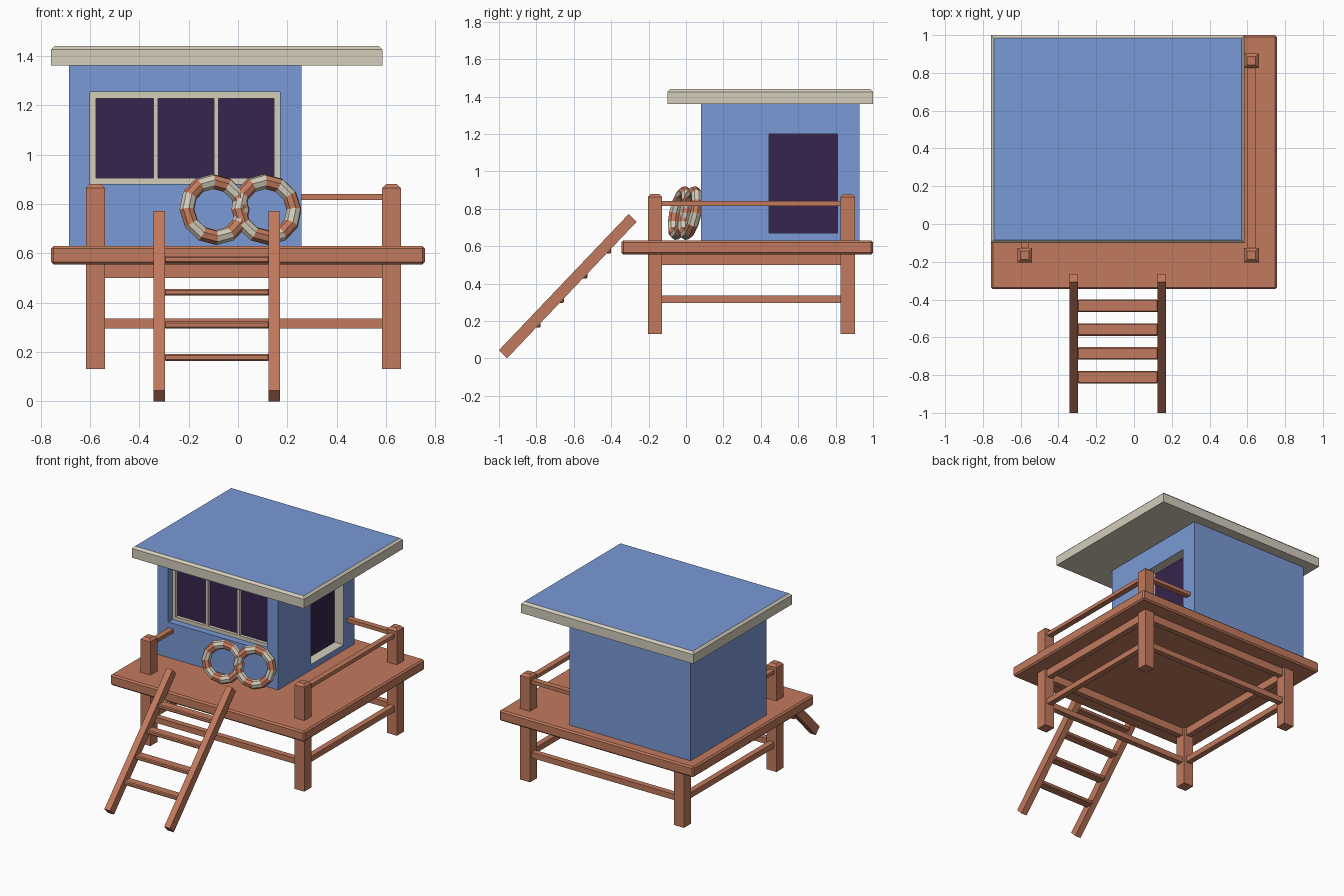
import bpy, bmesh, math
from mathutils import Vector

if "Cube" in bpy.data.objects:
    bpy.data.objects.remove(bpy.data.objects["Cube"])


def material(name, rgb):
    m = bpy.data.materials.new(name)
    m.diffuse_color = (*rgb, 1)
    m.use_nodes = True
    m.node_tree.nodes["Principled BSDF"].inputs["Base Color"].default_value = m.diffuse_color
    return m


WOOD = material("orange_wood", (0.54, 0.195, 0.11))
BLUE = material("blue_paint", (0.195, 0.32, 0.67))
CREAM = material("cream_trim", (0.66, 0.61, 0.50))
GLASS = material("dark_purple_glass", (0.038, 0.017, 0.075))


def finish(name, bm, *mats):
    bmesh.ops.recalc_face_normals(bm, faces=bm.faces)
    me = bpy.data.meshes.new(name)
    bm.to_mesh(me)
    bm.free()
    for m in mats:
        me.materials.append(m)
    ob = bpy.data.objects.new(name, me)
    bpy.context.collection.objects.link(ob)
    return ob


def box(name, x, y, z, mat=WOOD, bevel=0, top_only=False):
    """Box from (min, max) ranges, with optional chamfer on all or top edges."""
    bm = bmesh.new()
    bmesh.ops.create_cube(bm, size=1)
    for v in bm.verts:
        v.co = Vector([r[0] if c < 0 else r[1] for c, r in zip(v.co, (x, y, z))])
    if bevel:
        edges = [e for e in bm.edges
                 if not top_only or all(v.co.z > z[1] - 1e-5 for v in e.verts)]
        bmesh.ops.bevel(bm, geom=edges, offset=bevel, segments=1,
                        profile=0.5, affect='EDGES')
    return finish(name, bm, mat)


def around(c, w):
    return (c - w / 2, c + w / 2)


# Deck
box("deck", (-0.757, 0.757), (-0.345, 1.0), (0.555, 0.63), bevel=0.01)

# Posts: the back left one stops under the hut
XL, XR, YF, YB, PW = -0.578, 0.622, -0.166, 0.865, 0.077
for px, sx in ((XL, "left"), (XR, "right")):
    for py, sy in ((YF, "front"), (YB, "back")):
        under_hut = px == XL and py == YB
        box(f"{sy}_{sx}_post", around(px, PW), around(py, PW),
            (0.13, 0.56 if under_hut else 0.88),
            bevel=0 if under_hut else 0.016, top_only=True)

# Under-deck beams and lower braces on all four sides
h = PW / 2
for label, z in (("deck_beam", (0.50, 0.556)), ("lower_brace", (0.295, 0.335))):
    for py, s in ((YF, "front"), (YB, "back")):
        box(f"{s}_{label}", (XL + h, XR - h), around(py, 0.04), z)
    for px, s in ((XL, "left"), (XR, "right")):
        box(f"{s}_{label}", around(px, 0.04), (YF + h, YB - h), z)

# Hand rails
RZ = (0.815, 0.841)
box("right_hand_rail", around(XR, 0.04), (YF + h, YB - h), RZ)
box("back_hand_rail", (0.25, XR - h), around(YB, 0.04), RZ)
box("left_hand_rail", around(XL, 0.04), (YF + h, 0.085), RZ)

# Hut with window and side opening recessed into the walls
HX, HY, HZ = (-0.685, 0.257), (0.08, 0.928), (0.625, 1.365)
WX, WZ, WY = (-0.60, 0.17), (0.88, 1.253), 0.15
DY, DZ, DX = (0.445, 0.81), (0.67, 1.20), 0.187
hut = box("hut_walls", HX, HY, HZ, BLUE)
cutters = [box("window_cutter", WX, (0.0, WY), WZ),
           box("side_cutter", (DX, 0.35), DY, DZ)]
for c in cutters:
    c.hide_render = True
    c.data.materials.clear()
    mod = hut.modifiers.new("recess", 'BOOLEAN')
    mod.operation, mod.solver, mod.object = 'DIFFERENCE', 'EXACT', c
bpy.context.view_layer.update()
cut = bpy.data.meshes.new_from_object(
    hut.evaluated_get(bpy.context.evaluated_depsgraph_get()))
hut.modifiers.clear()
hut.data = cut
for c in cutters:
    bpy.data.objects.remove(c)
cut.materials.clear()
for m in (BLUE, CREAM, GLASS):
    cut.materials.append(m)
for p in cut.polygons:
    c, e = p.center, 1e-3
    p.material_index = 0
    in_side = (DX - e < c.x < HX[1] - e and DY[0] - e < c.y < DY[1] + e
               and DZ[0] - e < c.z < DZ[1] + e)
    if abs(c.y - WY) < e and abs(p.normal.y) > 0.9:
        p.material_index = 2
    elif in_side:
        p.material_index = 2 if abs(p.normal.x) > 0.9 else 1

# Window frame and mullions
FY, T = (0.128, WY + 0.002), 0.025
for i, z in enumerate(((WZ[0], WZ[0] + T), (WZ[1] - T, WZ[1]))):
    box(f"window_frame_{('bottom', 'top')[i]}", WX, FY, z, CREAM)
ZI = (WZ[0] + T, WZ[1] - T)
for n, x in (("left", (WX[0], WX[0] + T)), ("right", (WX[1] - T, WX[1]))):
    box(f"window_frame_{n}", x, FY, ZI, CREAM)
for n, x in (("left", -0.333), ("right", -0.088)):
    box(f"window_mullion_{n}", around(x, 0.019), FY, ZI, CREAM)

# Roof: cream slab with a blue top
roof = box("roof", (-0.757, 0.585), (-0.10, 1.0), (1.36, 1.44), CREAM, 0.015, True)
roof.data.materials.append(BLUE)
for p in roof.data.polygons:
    p.material_index = int(p.normal.z > 0.9)

# Ladder: slanted stringers and flat rungs
PROFILE = ((-1.0, 0.044), (-0.957, 0.0), (-0.264, 0.73), (-0.306, 0.772))
for n, x in (("left", -0.319), ("right", 0.147)):
    bm = bmesh.new()
    f = bm.faces.new([bm.verts.new((x - 0.0225, y, z)) for y, z in PROFILE])
    ext = bmesh.ops.extrude_face_region(bm, geom=[f])["geom"]
    bmesh.ops.translate(bm, vec=(0.045, 0, 0),
                        verts=[v for v in ext if isinstance(v, bmesh.types.BMVert)])
    finish(f"ladder_stringer_{n}", bm, WOOD)
for i in range(4):
    box(f"ladder_rung_{i + 1}", (-0.30, 0.128), around(-0.811 + i * 0.126, 0.066),
        around(0.178 + i * 0.132, 0.028), bevel=0.006)

# Striped life rings leaning on the wall
for n, x, y in (("left", -0.095, -0.03), ("right", 0.115, 0.023)):
    bpy.ops.mesh.primitive_torus_add(
        major_segments=12, minor_segments=8, major_radius=0.116, minor_radius=0.031,
        location=(x, y, 0.777), rotation=(math.radians(78), 0, math.radians(15)))
    ring = bpy.context.object
    ring.name = f"life_ring_{n}"
    ring.data.materials.append(WOOD)
    ring.data.materials.append(CREAM)
    for p in ring.data.polygons:
        a = math.degrees(math.atan2(p.center.y, p.center.x)) % 360
        p.material_index = int(a // 30) % 2
